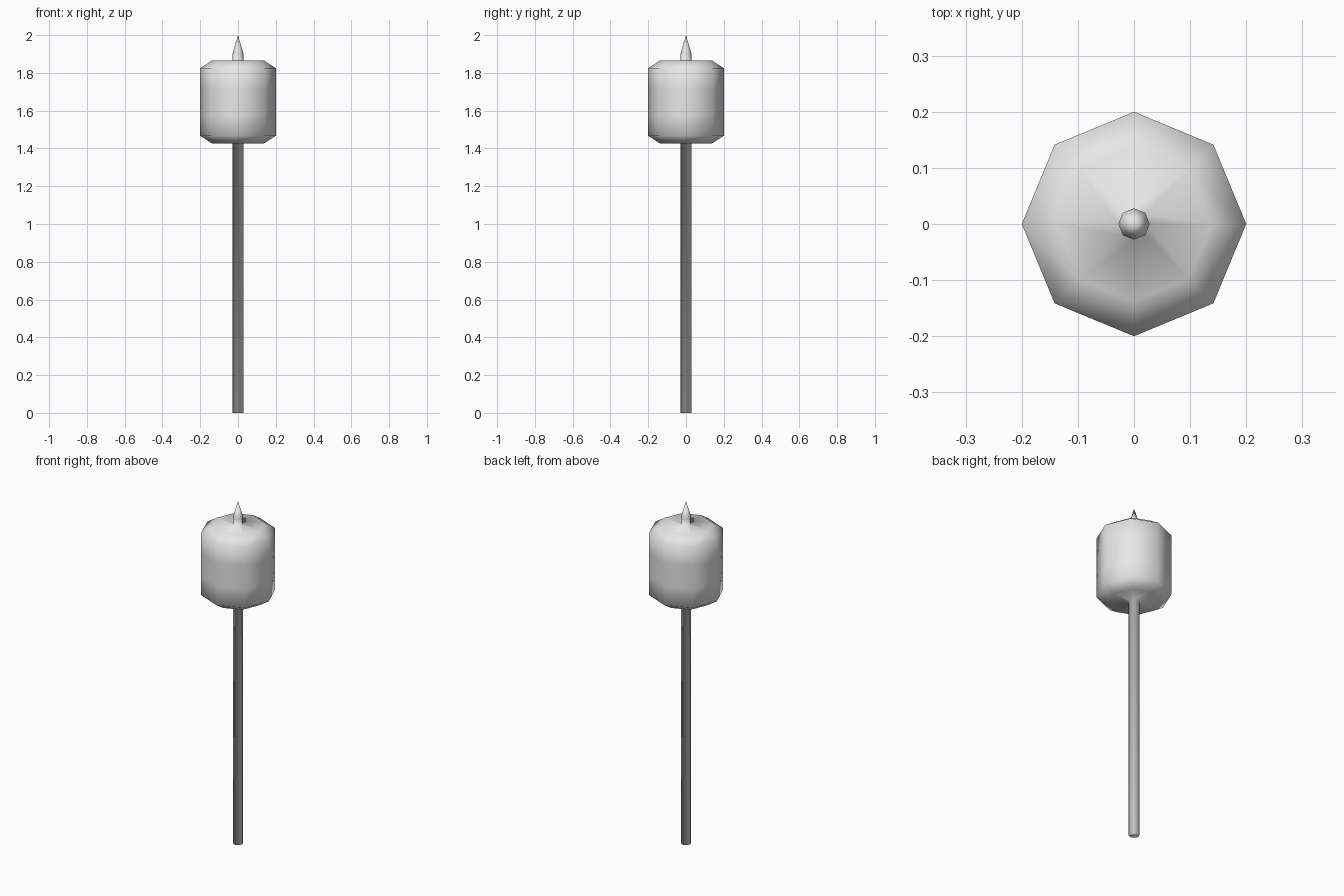
import bpy, bmesh, math

cube = bpy.data.objects.get("Cube")
if cube:
    bpy.data.objects.remove(cube)

SIDES = 8
STEM_R, RIM_R, HEAD_R = 0.028, 0.138, 0.2

# Outline from the foot of the stem up to the spike: (radius, height)
PROFILE = [
    (STEM_R, 0.0), (STEM_R, 1.427),                     # stem
    (RIM_R, 1.427), (HEAD_R, 1.467),                    # lower bevel
    (HEAD_R, 1.58), (HEAD_R, 1.71), (HEAD_R, 1.825),    # head wall
    (RIM_R, 1.865), (STEM_R, 1.865),                    # upper bevel and top
    (STEM_R, 1.905),                                    # spike collar
]
TIP_Z = 2.0


def make_material(name, colour):
    mat = bpy.data.materials.new(name)
    mat.use_nodes = True
    mat.diffuse_color = colour
    mat.node_tree.nodes["Principled BSDF"].inputs["Base Color"].default_value = colour
    return mat


def ring(bm, radius, z):
    angles = [math.tau * i / SIDES for i in range(SIDES)]
    return [bm.verts.new((radius * math.cos(a), radius * math.sin(a), z)) for a in angles]


# One continuous turned body: stem, head and spike
bm = bmesh.new()
rings = [ring(bm, r, z) for r, z in PROFILE]
tip = bm.verts.new((0, 0, TIP_Z))
for low, high in zip(rings, rings[1:]):
    for i in range(SIDES):
        j = (i + 1) % SIDES
        bm.faces.new((low[i], low[j], high[j], high[i]))
for i in range(SIDES):
    bm.faces.new((rings[-1][i], rings[-1][(i + 1) % SIDES], tip))
bm.faces.new(rings[0][::-1])

# Soft shading over the whole body
for face in bm.faces:
    face.smooth = True
mesh = bpy.data.meshes.new("stem_head_and_spike")
bm.to_mesh(mesh)
bm.free()

mesh.materials.append(make_material("light grey", (0.8, 0.8, 0.8, 1)))
body = bpy.data.objects.new("stem_head_and_spike", mesh)
bpy.context.collection.objects.link(body)
